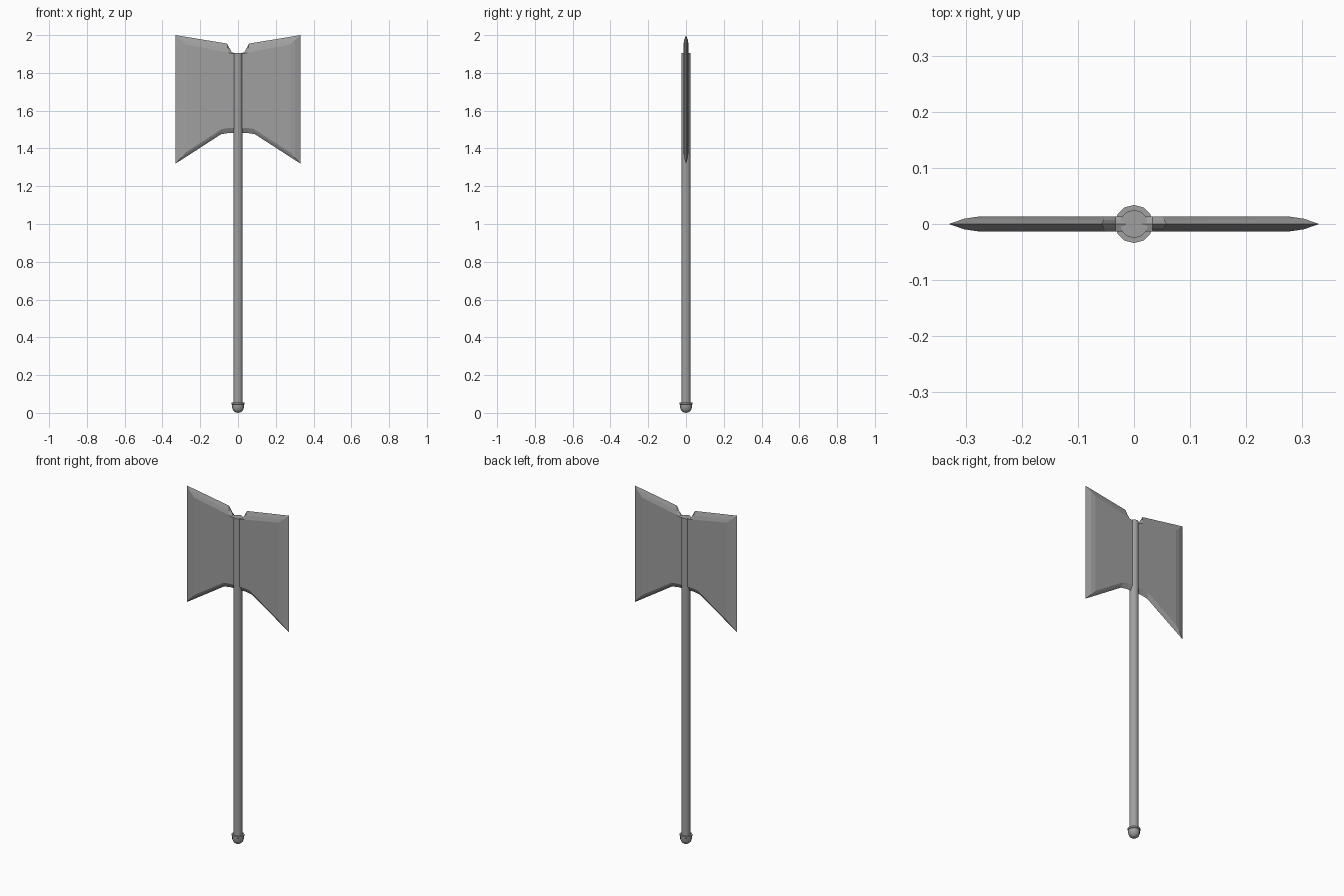
import bpy, bmesh, math

cube = bpy.data.objects.get("Cube")
if cube:
    bpy.data.objects.remove(cube, do_unlink=True)

steel = bpy.data.materials.new("grey steel")
steel.use_nodes = True
GREY = (0.35, 0.35, 0.35, 1)
steel.diffuse_color = GREY
steel.node_tree.nodes["Principled BSDF"].inputs["Base Color"].default_value = GREY


def finish(name, bm, smooth_angle=None):
    bmesh.ops.recalc_face_normals(bm, faces=bm.faces)
    mesh = bpy.data.meshes.new(name)
    bm.to_mesh(mesh)
    bm.free()
    mesh.materials.append(steel)
    obj = bpy.data.objects.new(name, mesh)
    bpy.context.collection.objects.link(obj)
    if smooth_angle:
        bpy.ops.object.select_all(action="DESELECT")
        obj.select_set(True)
        bpy.context.view_layer.objects.active = obj
        bpy.ops.object.shade_smooth_by_angle(angle=math.radians(smooth_angle))
    return obj


def lathe(name, profile, sides=12):
    """Spin a (radius, height) profile around the z axis."""
    bm = bmesh.new()
    verts = [bm.verts.new((r, 0, z)) for r, z in profile]
    edges = [bm.edges.new(pair) for pair in zip(verts, verts[1:])]
    bmesh.ops.spin(bm, geom=verts + edges, cent=(0, 0, 0), axis=(0, 0, 1),
                   angle=math.tau, steps=sides, use_merge=True)
    bmesh.ops.remove_doubles(bm, verts=bm.verts, dist=0.0002)
    return finish(name, bm, 35)


# Shaft and rounded pommel
lathe("handle", [(0, 0.04), (0.025, 0.04), (0.025, 1.905), (0, 1.905)])
lathe("pommel", [(0, 0), (0.014, 0.003), (0.025, 0.012), (0.031, 0.027),
                 (0.031, 0.044), (0.034, 0.046), (0.034, 0.055), (0, 0.055)])

# Half outlines of the double blade: sharp rim and flat cheek
rim = [(0, 1.903), (0.033, 1.908), (0.058, 1.955), (0.33, 2.0),
       (0.33, 1.32), (0.09, 1.475), (0.05, 1.482), (0, 1.482)]
cheek = [(0, 1.9), (0.033, 1.902), (0.05, 1.907), (0.275, 1.95),
         (0.275, 1.38), (0.085, 1.503), (0.05, 1.508), (0, 1.508)]
THICK = 0.0135


def full_ring(half):
    """Mirror the half outline into a closed loop."""
    return half + [(-x, z) for x, z in half[-2:0:-1]]


bm = bmesh.new()
outer, inner = full_ring(rim), full_ring(cheek)
rim_loop = [bm.verts.new((x, 0, z)) for x, z in outer]
n = len(rim_loop)
for side in (-1, 1):
    middle, flat = [], []
    for (ax, az), (bx, bz) in zip(outer, inner):
        # The cutting edges swell slightly, other bevels stay straight
        depth = 0.7 if abs(ax) > 0.2 else 0.5
        middle.append(bm.verts.new(((ax + bx) / 2, side * THICK * depth, (az + bz) / 2)))
        flat.append(bm.verts.new((bx, side * THICK, bz)))
    for a, b in ((rim_loop, middle), (middle, flat)):
        for i in range(n):
            j = (i + 1) % n
            bm.faces.new((a[i], a[j], b[j], b[i]))
    bm.faces.new(flat)
finish("double_blade", bm)
